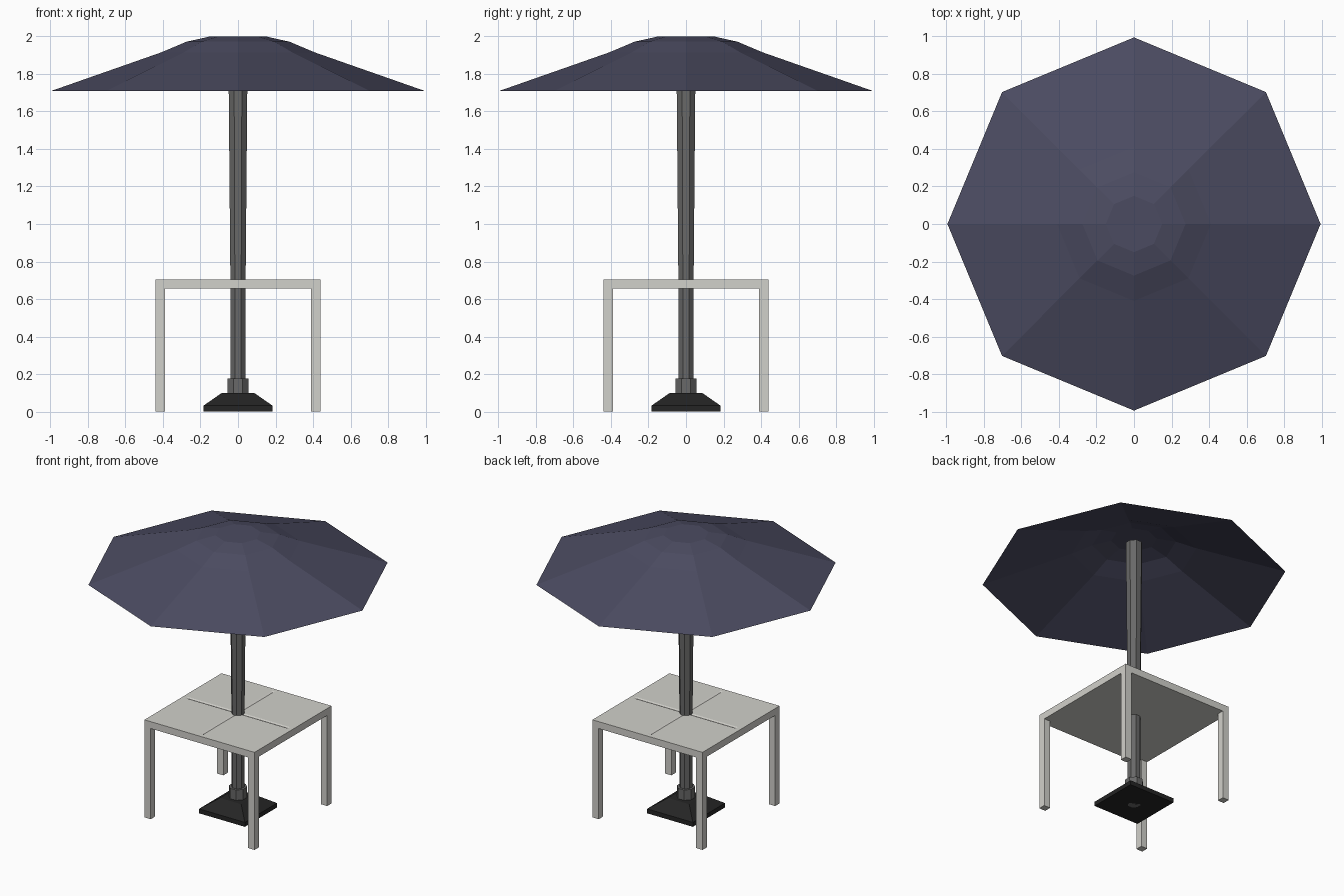
import bpy, bmesh, math

if "Cube" in bpy.data.objects:
    bpy.data.objects.remove(bpy.data.objects["Cube"])

def mat(name, r, g, b):
    m = bpy.data.materials.new(name)
    m.diffuse_color = (r, g, b, 1)
    m.use_nodes = True
    m.node_tree.nodes["Principled BSDF"].inputs["Base Color"].default_value = m.diffuse_color
    return m

NAVY = mat("navy fabric", 0.071, 0.071, 0.120)
GREY = mat("grey metal", 0.140, 0.140, 0.138)
BLACK = mat("black base", 0.018, 0.018, 0.018)
PALE = mat("pale table", 0.640, 0.635, 0.595)

def finish(name, bm, material):
    me = bpy.data.meshes.new(name)
    bm.normal_update()
    bm.to_mesh(me)
    bm.free()
    me.materials.append(material)
    ob = bpy.data.objects.new(name, me)
    bpy.context.collection.objects.link(ob)
    return ob

def lathe(name, profile, sides, material, offset=0.0, bottom=True):
    """Stack of n-sided rings (radius, z), capped at the top."""
    bm = bmesh.new()
    rings = []
    for r, z in profile:
        angles = [2 * math.pi * (i + offset) / sides for i in range(sides)]
        rings.append([bm.verts.new((r * math.cos(a), r * math.sin(a), z)) for a in angles])
    for lo, hi in zip(rings, rings[1:]):
        for i in range(sides):
            j = (i + 1) % sides
            bm.faces.new((lo[i], lo[j], hi[j], hi[i]))
    bm.faces.new(rings[-1])
    if bottom:
        bm.faces.new(rings[0][::-1])
    return finish(name, bm, material)

# Canopy: open octagonal shell
lathe("canopy", [(0.995, 1.71), (0.41, 1.915), (0.275, 1.972), (0.15, 2.0)],
      8, NAVY, bottom=False)

# Pole, collar and weighted base
lathe("pole", [(0.044, 0.0), (0.044, 0.7), (0.056, 1.97)], 8, GREY, 0.5)
lathe("collar", [(0.061, 0.09), (0.061, 0.175)], 8, GREY, 0.5)
q = math.sqrt(2)
lathe("base", [(0.183 * q, 0.0), (0.183 * q, 0.032), (0.085 * q, 0.1)], 4, BLACK, 0.5)

# Table top with a shallow cross-shaped groove
bm = bmesh.new()
c = [-0.44, -0.41, -0.40, -0.014, 0, 0.014, 0.40, 0.41, 0.44]
n = len(c)

def height(x, y):
    groove = (x == 0 and abs(y) <= 0.40) or (y == 0 and abs(x) <= 0.40)
    return 0.700 if groove else 0.705

g = [[bm.verts.new((x, y, height(x, y))) for y in c] for x in c]
for i in range(n - 1):
    for j in range(n - 1):
        bm.faces.new((g[i][j], g[i + 1][j], g[i + 1][j + 1], g[i][j + 1]))
rim = ([g[i][0] for i in range(n - 1)] + [g[-1][j] for j in range(n - 1)]
       + [g[i][-1] for i in range(n - 1, 0, -1)] + [g[0][j] for j in range(n - 1, 0, -1)])
low = [bm.verts.new((v.co.x, v.co.y, 0.655)) for v in rim]
for i in range(len(rim)):
    j = (i + 1) % len(rim)
    bm.faces.new((low[i], low[j], rim[j], rim[i]))
bm.faces.new(low[::-1])
finish("table_top", bm, PALE)

# Four square legs flush with the corners
for sy, fb in ((-1, "front"), (1, "back")):
    for sx, lr in ((-1, "left"), (1, "right")):
        ob = lathe(f"{fb}_{lr}_leg", [(0.025 * q, 0.0), (0.025 * q, 0.655)], 4, PALE, 0.5)
        ob.location = (sx * 0.415, sy * 0.415, 0)
